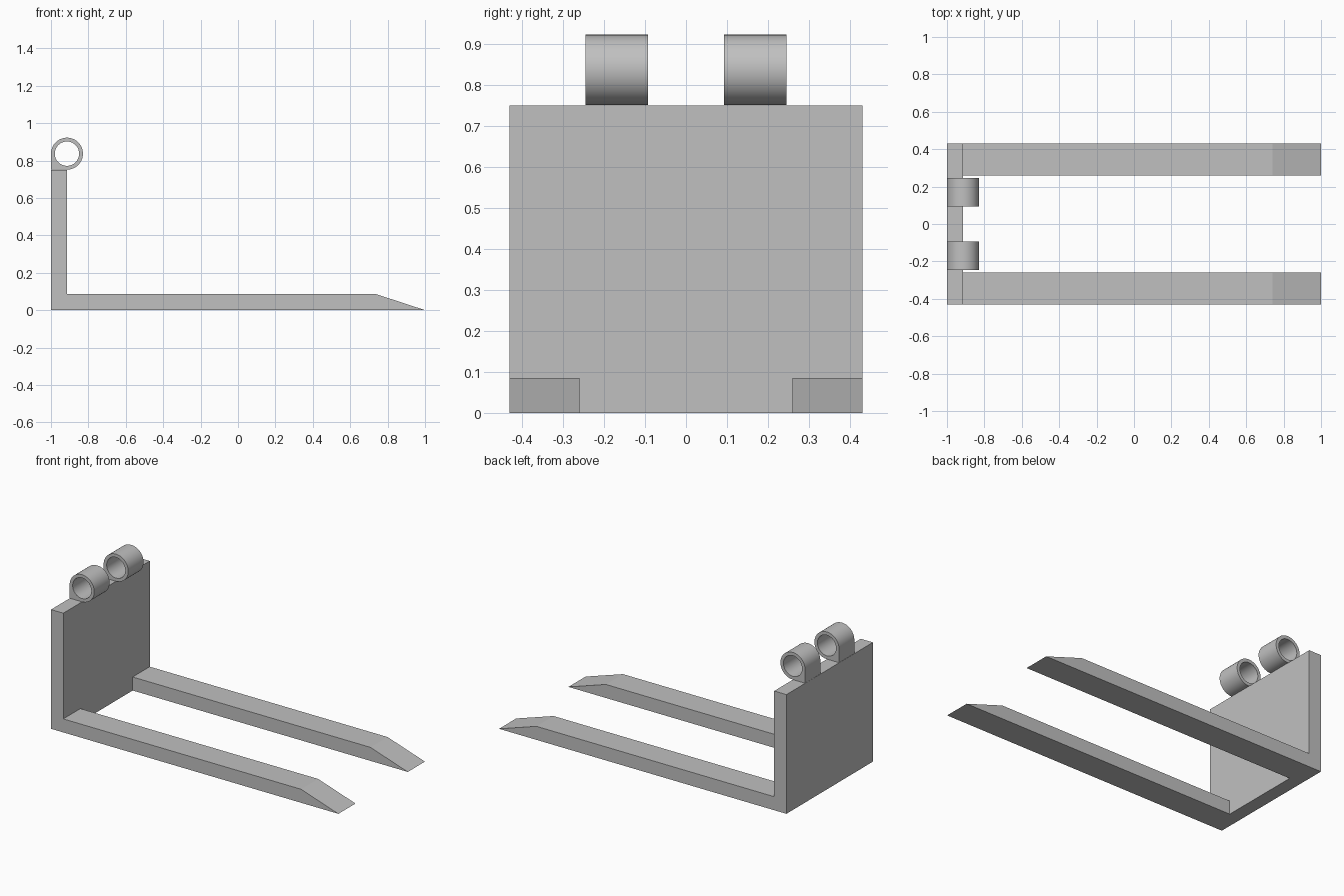
import bpy
import math

if "Cube" in bpy.data.objects:
    bpy.data.objects.remove(bpy.data.objects["Cube"])

steel = bpy.data.materials.new("grey steel")
steel.diffuse_color = (0.53, 0.53, 0.53, 1)
steel.use_nodes = True
steel.node_tree.nodes["Principled BSDF"].inputs["Base Color"].default_value = steel.diffuse_color


def make_object(name, verts, faces):
    mesh = bpy.data.meshes.new(name)
    mesh.from_pydata(verts, [], faces)
    mesh.materials.append(steel)
    obj = bpy.data.objects.new(name, mesh)
    bpy.context.collection.objects.link(obj)
    return obj


def extrude_profile(name, profile, y0, y1):
    """Solid from a counter-clockwise (x, z) profile, extruded along y."""
    n = len(profile)
    verts = [(x, y, z) for y in (y0, y1) for x, z in profile]
    faces = [tuple(range(n)), tuple(reversed(range(n, 2 * n)))]
    faces += [(i, i + n, (i + 1) % n + n, (i + 1) % n) for i in range(n)]
    return make_object(name, verts, faces)


def hinge_eye(name, y0, y1, cx=-0.9145, cz=0.8365, outer=0.0855, inner=0.065, n=64):
    """Tube whose lower back quarter is squared off to sit on the plate."""
    verts = []
    for y in (y0, y1):
        for inside in (False, True):
            for i in range(n):
                a = 2 * math.pi * i / n
                c, s = math.cos(a), math.sin(a)
                r = inner if inside else outer
                if not inside and n // 2 < i < 3 * n // 4:
                    r = outer / max(abs(c), abs(s))
                verts.append((cx + r * c, y, cz + r * s))
    faces = []
    for i in range(n):
        j = (i + 1) % n
        faces += [
            (i, j, n + j, n + i),                              # front ring
            (2 * n + j, 2 * n + i, 3 * n + i, 3 * n + j),      # back ring
            (j, i, 2 * n + i, 2 * n + j),                      # outside
            (n + i, n + j, 3 * n + j, 3 * n + i),              # bore
        ]
    obj = make_object(name, verts, faces)
    bpy.context.view_layer.objects.active = obj
    obj.select_set(True)
    bpy.ops.object.shade_smooth_by_angle(angle=math.radians(30))
    obj.select_set(False)


# Upright back plate
extrude_profile("back_plate", [(-1, 0), (-0.915, 0), (-0.915, 0.75), (-1, 0.75)], -0.43, 0.43)

# Two tapered forks and two hinge eyes, one pair on each side
fork = [(-0.915, 0), (1, 0), (0.74, 0.085), (-0.915, 0.085)]
for side, s in (("front", -1), ("back", 1)):
    extrude_profile(side + "_fork", fork, *sorted((0.26 * s, 0.43 * s)))
    hinge_eye(side + "_hinge_eye", *sorted((0.093 * s, 0.245 * s)))
